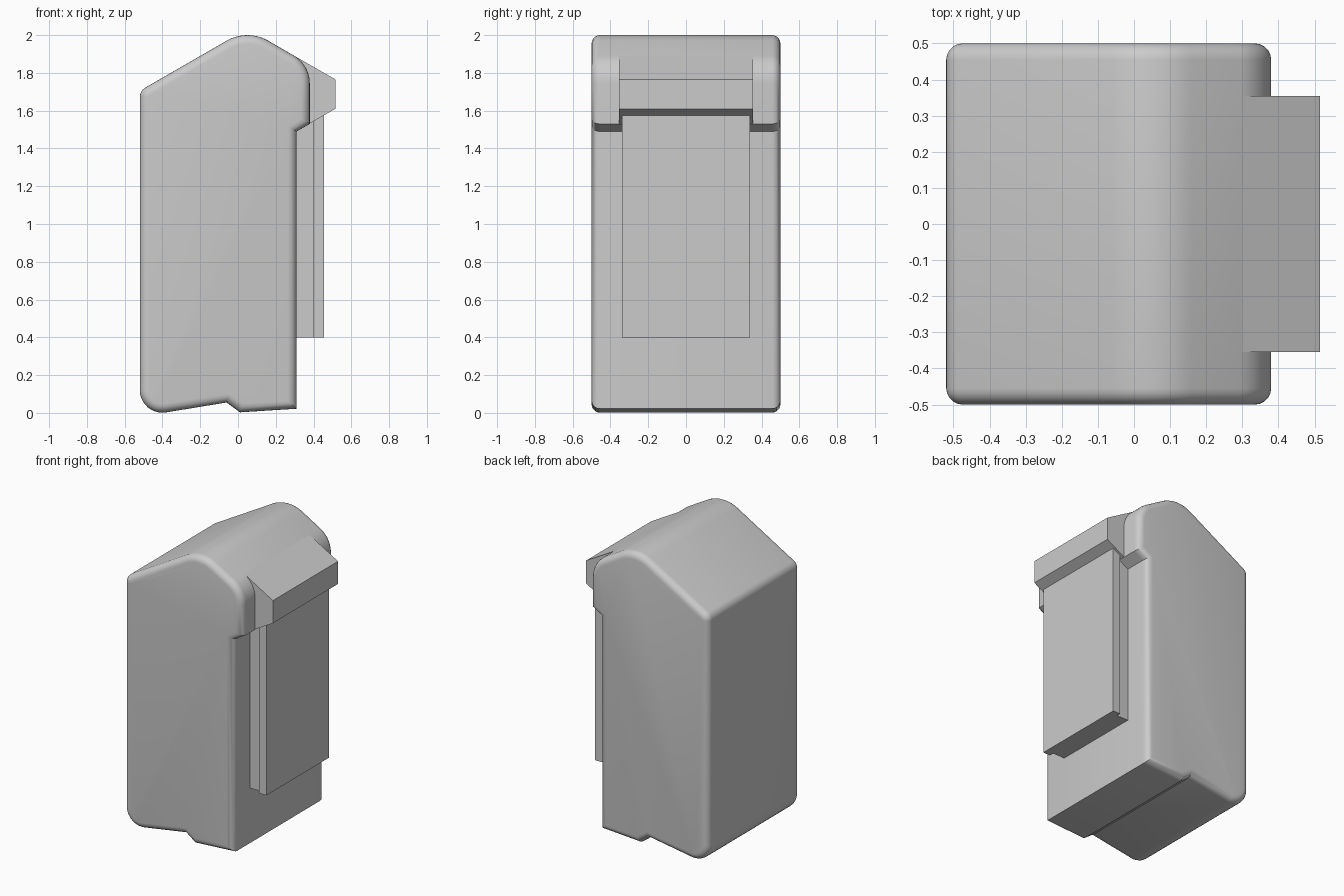
import bpy, bmesh, math
from mathutils import Vector

cube = bpy.data.objects.get("Cube")
if cube:
    bpy.data.objects.remove(cube, do_unlink=True)

GREY = 0.6
mat = bpy.data.materials.new("plain grey")
mat.use_nodes = True
mat.diffuse_color = (GREY, GREY, GREY, 1)
mat.node_tree.nodes["Principled BSDF"].inputs["Base Color"].default_value = (GREY, GREY, GREY, 1)


def fillet(corners, steps=10):
    """Turn (x, z, radius) corners into a profile with tangent arcs."""
    points = []
    count = len(corners)
    for i, (x, z, radius) in enumerate(corners):
        corner = Vector((x, z))
        if radius == 0:
            points.append(corner)
            continue
        to_prev = (Vector(corners[i - 1][:2]) - corner).normalized()
        to_next = (Vector(corners[(i + 1) % count][:2]) - corner).normalized()
        half = to_prev.angle(to_next) / 2
        centre = corner + (to_prev + to_next).normalized() * radius / math.sin(half)
        reach = radius / math.tan(half)
        start = corner + to_prev * reach - centre
        end = corner + to_next * reach - centre
        sweep = start.angle(end)
        for k in range(steps + 1):
            t = k / steps
            arm = (start * math.sin((1 - t) * sweep) + end * math.sin(t * sweep)) / math.sin(sweep)
            points.append(centre + arm)
    return points


def prism(name, profile, half_depth, rounding=0):
    """Extrude an xz profile along y and optionally round both rims."""
    bm = bmesh.new()
    front = bm.faces.new([bm.verts.new((x, -half_depth, z)) for x, z in profile])
    out = bmesh.ops.extrude_face_region(bm, geom=[front], use_keep_orig=True)
    moved = [g for g in out["geom"] if isinstance(g, bmesh.types.BMVert)]
    bmesh.ops.translate(bm, verts=moved, vec=(0, 2 * half_depth, 0))
    bmesh.ops.recalc_face_normals(bm, faces=bm.faces)
    if rounding:
        rims = [e for e in bm.edges if abs(e.verts[0].co.y - e.verts[1].co.y) < half_depth]
        bmesh.ops.bevel(bm, geom=rims, offset=rounding, segments=5, profile=0.5,
                        affect='EDGES', clamp_overlap=False)
    mesh = bpy.data.meshes.new(name)
    bm.to_mesh(mesh)
    bm.free()
    mesh.materials.append(mat)
    obj = bpy.data.objects.new(name, mesh)
    bpy.context.collection.objects.link(obj)
    return obj


def slab(name, x0, x1, z0, z1, half_depth):
    return prism(name, [(x0, z0), (x1, z0), (x1, z1), (x0, z1)], half_depth)


# Main housing: gabled roof, overhanging right eave, notched underside
body = prism("body", fillet([
    (-0.52, -0.02, 0.12), (-0.06, 0.055, 0), (0.01, 0.003, 0), (0.31, 0.022, 0),
    (0.31, 1.49, 0), (0.38, 1.53, 0), (0.38, 1.843, 0.17),
    (0.05, 2.034, 0.22), (-0.52, 1.705, 0.06)]), 0.5, rounding=0.045)
bpy.ops.object.select_all(action='DESELECT')
body.select_set(True)
bpy.context.view_layer.objects.active = body
bpy.ops.object.shade_smooth_by_angle(angle=math.radians(28))

# Awning that continues the roof slope beyond the eave
prism("awning", [(0.22, 1.935), (0.515, 1.766), (0.515, 1.61), (0.29, 1.48), (0.22, 1.48)], 0.355)

# Raised door panel on a narrower backing, tucked under the awning
slab("panel_backing", 0.28, 0.40, 0.4, 1.58, 0.31)
slab("door_panel", 0.40, 0.455, 0.4, 1.60, 0.34)
